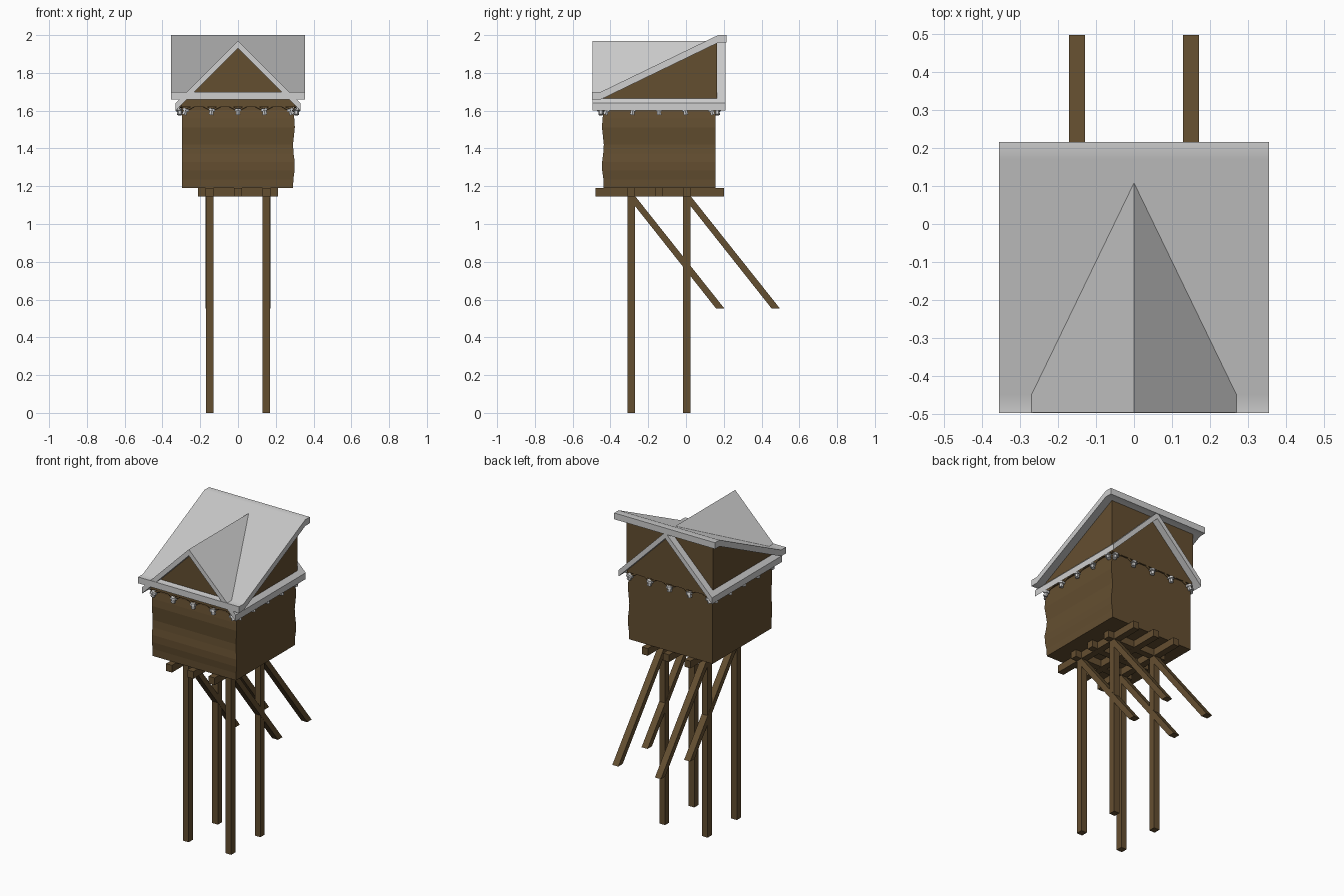
import bpy, bmesh, math
from mathutils import Vector, Matrix

cube = bpy.data.objects.get("Cube")
if cube:
    bpy.data.objects.remove(cube, do_unlink=True)


def material(name, rgb):
    m = bpy.data.materials.new(name)
    m.use_nodes = True
    m.diffuse_color = (*rgb, 1)
    m.node_tree.nodes["Principled BSDF"].inputs["Base Color"].default_value = (*rgb, 1)
    return m


WOOD = material("brown wood", (0.127, 0.077, 0.03))
GREY = material("pale grey", (0.62, 0.62, 0.62))


def finish(name, bm, mat):
    bmesh.ops.recalc_face_normals(bm, faces=bm.faces)
    mesh = bpy.data.meshes.new(name)
    bm.to_mesh(mesh)
    bm.free()
    mesh.materials.append(mat)
    obj = bpy.data.objects.new(name, mesh)
    bpy.context.collection.objects.link(obj)
    return obj


def prism(name, points, axis, lo, hi, mat):
    """Extrude a profile along x (points are y, z) or along y (points are x, z)."""
    bm = bmesh.new()
    place = (lambda p, d: (d, *p)) if axis == "x" else (lambda p, d: (p[0], d, p[1]))
    face = bm.faces.new([bm.verts.new(place(p, lo)) for p in points])
    new = bmesh.ops.extrude_face_region(bm, geom=[face])["geom"]
    step = Vector((hi - lo, 0, 0) if axis == "x" else (0, hi - lo, 0))
    bmesh.ops.translate(bm, vec=step, verts=[v for v in new if isinstance(v, bmesh.types.BMVert)])
    return finish(name, bm, mat)


def rect(a, b, c, d):
    return [(a, c), (b, c), (b, d), (a, d)]


# Cabin body with slightly uneven boards on two sides
body = prism("cabin_body", rect(-0.44, 0.155, 1.19, 1.65), "x", -0.296, 0.296, WOOD)
bm = bmesh.new()
bm.from_mesh(body.data)
bmesh.ops.subdivide_edges(bm, edges=bm.edges, cuts=9, use_grid_fill=True)
for v in bm.verts:
    wave = 0.005 * math.sin(v.co.z * 30)
    if v.co.x > 0.295:
        v.co.x += wave
    if v.co.y < -0.439:
        v.co.y -= wave
bm.to_mesh(body.data)
bm.free()

# Walls under the two crossing roofs
prism("upper_wall", [(-0.45, 1.63), (0.165, 1.63), (0.165, 1.965), (-0.45, 1.67)],
      "x", -0.305, 0.305, WOOD)
prism("gable_wall", [(-0.3, 1.62), (0.3, 1.62), (0.3, 1.635), (0, 1.935), (-0.3, 1.635)],
      "y", -0.45, 0.165, WOOD)

# Gable roof, running front to back
prism("gable_roof", [(-0.33, 1.6), (0, 1.93), (0.33, 1.6), (0.33, 1.64), (0, 1.97), (-0.33, 1.64)],
      "y", -0.495, 0.21, GREY)

# Sloping roof, rising to the back, with short flat ends
slope = [(-0.497, 1.66), (-0.45, 1.66), (0.17, 1.96), (0.215, 1.96)]
shed = prism("sloping_roof", slope + [(y, z + 0.04) for y, z in reversed(slope)],
             "x", -0.355, 0.355, GREY)
bpy.ops.object.select_all(action="DESELECT")
shed.select_set(True)
bpy.context.view_layer.objects.active = shed
bpy.ops.object.shade_smooth_by_angle(angle=math.radians(35))

# Floor beams
W = 0.021
for i, x in enumerate((-0.15, 0, 0.15)):
    prism(f"floor_beam_{i}", rect(x - W, x + W, 1.145, 1.191), "y", -0.48, 0.2, WOOD)
for i, y in enumerate((-0.29, -0.143, 0.004)):
    prism(f"cross_beam_{i}", rect(y - W, y + W, 1.146, 1.19), "x", -0.212, 0.212, WOOD)

# Legs, each with a slanting brace
for x, side in ((-0.15, "right"), (0.15, "left")):
    for y, end in ((-0.29, "front"), (0.004, "back")):
        prism(f"{end}_{side}_leg", rect(y - W, y + W, 0, 1.15), "x", x - W + 0.001, x + W - 0.001, WOOD)
        prism(f"{end}_{side}_brace", [(y - W, 1.147), (y + W, 1.147), (y + 0.493, 0.553), (y + 0.449, 0.553)],
              "x", x - W, x + W, WOOD)

# Scalloped rope and small hanging lamps around the cabin
CENTRE_Y = -0.1425
SIDES = {"front": (0, 0.302, 0.3), "left": (90, 0.303, 0.3),
         "back": (180, 0.302, 0.3), "right": (270, 0.303, 0.3)}
STEP = 0.138
for side, (angle, out, half) in SIDES.items():
    turn = Matrix.Translation((0, CENTRE_Y, 0)) @ Matrix.Rotation(math.radians(angle), 4, "Z")
    curve = bpy.data.curves.new(f"{side}_rope", "CURVE")
    curve.dimensions = "3D"
    curve.bevel_depth = 0.006
    curve.bevel_resolution = 1
    line = curve.splines.new("POLY")
    line.points.add(40)
    for i, p in enumerate(line.points):
        x = half * (i / 20 - 1)
        z = 1.619 - 0.012 * math.cos(2 * math.pi * x / STEP)
        p.co = (*(turn @ Vector((x, -out, z))), 1)
    curve.materials.append(WOOD)
    bpy.context.collection.objects.link(bpy.data.objects.new(f"{side}_rope", curve))

    bm = bmesh.new()
    for k in range(-2, 3):
        tilt = Matrix.Rotation(-0.35 * k / 2, 4, "Y")
        spot = turn @ Matrix.Translation((k * STEP, -out - 0.006, 1.605)) @ tilt
        for size, top, height in ((0.021, 0, 0.014), (0.014, -0.016, 0.024)):
            bmesh.ops.create_cone(bm, cap_ends=True, segments=6, radius1=size, radius2=size * 0.85,
                                  depth=height, matrix=spot @ Matrix.Translation((0, 0, top)))
    finish(f"{side}_lamps", bm, GREY)
